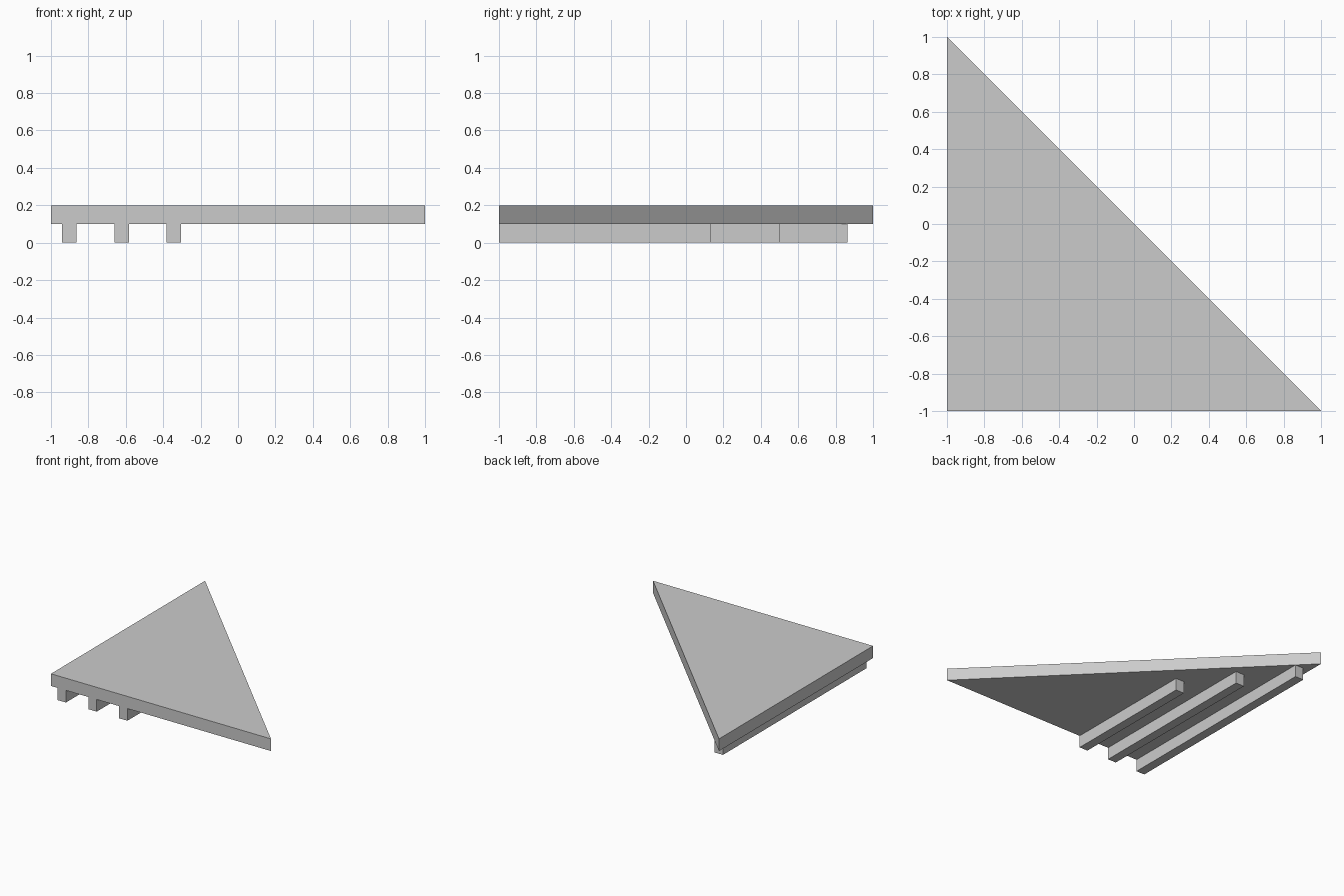
import bpy, bmesh

if "Cube" in bpy.data.objects:
    bpy.data.objects.remove(bpy.data.objects["Cube"])


def prism(name, outline, z0, z1):
    """Extrude a flat outline (counter-clockwise) from z0 up to z1."""
    bm = bmesh.new()
    base = bm.faces.new([bm.verts.new((x, y, z0)) for x, y in outline])
    ext = bmesh.ops.extrude_face_region(bm, geom=[base])
    top = [v for v in ext["geom"] if isinstance(v, bmesh.types.BMVert)]
    bmesh.ops.translate(bm, verts=top, vec=(0, 0, z1 - z0))
    bmesh.ops.recalc_face_normals(bm, faces=bm.faces)
    mesh = bpy.data.meshes.new(name)
    bm.to_mesh(mesh)
    bm.free()
    obj = bpy.data.objects.new(name, mesh)
    bpy.context.collection.objects.link(obj)
    return obj


# Triangular deck
prism("deck", [(-1, -1), (1, -1), (-1, 1)], 0.1, 0.2)

# Support beams under the deck, flush with the front edge
BEAM_WIDTH = 0.076
beams = [(-0.94, 0.863), (-0.66, 0.5), (-0.381, 0.13)]
for i, (x, y_end) in enumerate(beams, 1):
    x2 = x + BEAM_WIDTH
    prism(f"beam_{i}", [(x, -1), (x2, -1), (x2, y_end), (x, y_end)], 0, 0.1)
